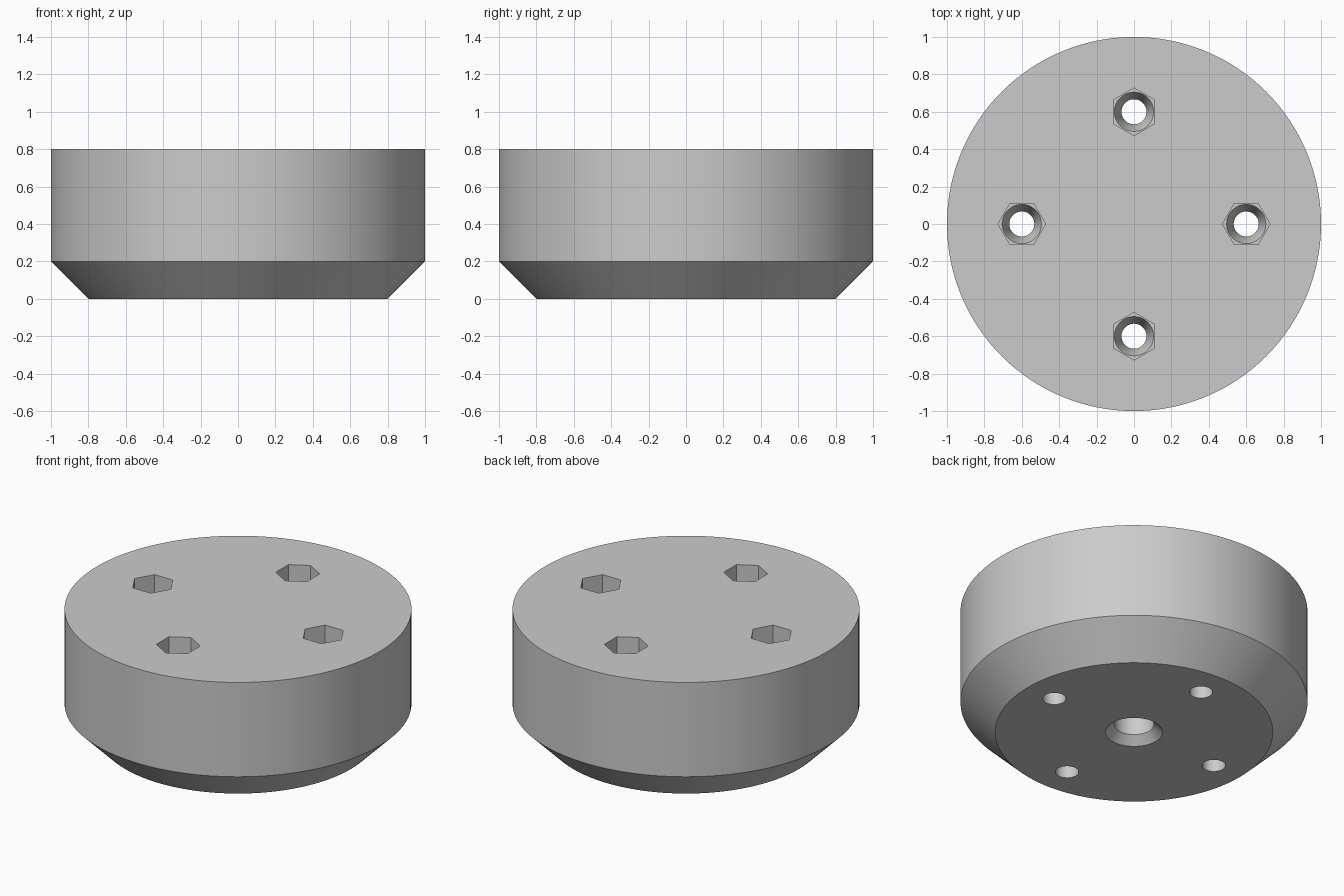
import bpy, math
from mathutils import Matrix

if "Cube" in bpy.data.objects:
    bpy.data.objects.remove(bpy.data.objects["Cube"])

grey = bpy.data.materials.new("plain grey")
grey.diffuse_color = (0.6, 0.6, 0.6, 1)
grey.use_nodes = True
grey.node_tree.nodes["Principled BSDF"].inputs["Base Color"].default_value = grey.diffuse_color


def lathe(name, profile, sides, x=0, y=0, turn=0):
    """Closed solid turned from (radius, height) points listed bottom to top."""
    verts, faces = [], []
    for r, z in profile:
        for i in range(sides):
            a = turn + 2 * math.pi * i / sides
            verts.append((x + r * math.cos(a), y + r * math.sin(a), z))
    for k in range(len(profile) - 1):
        for i in range(sides):
            j = (i + 1) % sides
            faces.append((k * sides + i, k * sides + j,
                          (k + 1) * sides + j, (k + 1) * sides + i))
    faces.append(tuple(reversed(range(sides))))
    top = (len(profile) - 1) * sides
    faces.append(tuple(range(top, top + sides)))
    mesh = bpy.data.meshes.new(name)
    mesh.from_pydata(verts, [], faces)
    mesh.materials.append(grey)
    obj = bpy.data.objects.new(name, mesh)
    bpy.context.collection.objects.link(obj)
    return obj


# Round foot with chamfered lower rim
foot = lathe("foot_body", [(0.8, 0), (1, 0.2), (1, 0.8)], 128)

# Countersunk blind hole in the middle of the underside
cutters = [lathe("centre_hole_cutter",
                 [(0.185, -0.02), (0.115, 0.05), (0.115, 0.4)], 48)]

# Four screw holes, each with a tapered seat and a hexagonal nut pocket
for i in range(4):
    a = i * math.pi / 2
    x, y = 0.6 * math.cos(a), 0.6 * math.sin(a)
    cutters.append(lathe("screw_hole_cutter",
                         [(0.067, -0.1), (0.067, 0.3), (0.105, 0.4), (0.105, 0.45)], 40, x, y))
    cutters.append(lathe("nut_pocket_cutter", [(0.127, 0.4), (0.127, 0.9)], 6, x, y, a))

bpy.context.view_layer.objects.active = foot
foot.select_set(True)
for c in cutters:
    c.hide_render = True
    mod = foot.modifiers.new("cut", 'BOOLEAN')
    mod.operation = 'DIFFERENCE'
    mod.solver = 'EXACT'
    mod.object = c
    bpy.ops.object.modifier_apply(modifier=mod.name)
for c in cutters:
    bpy.data.objects.remove(c)

bpy.ops.object.shade_smooth_by_angle(angle=math.radians(25))
